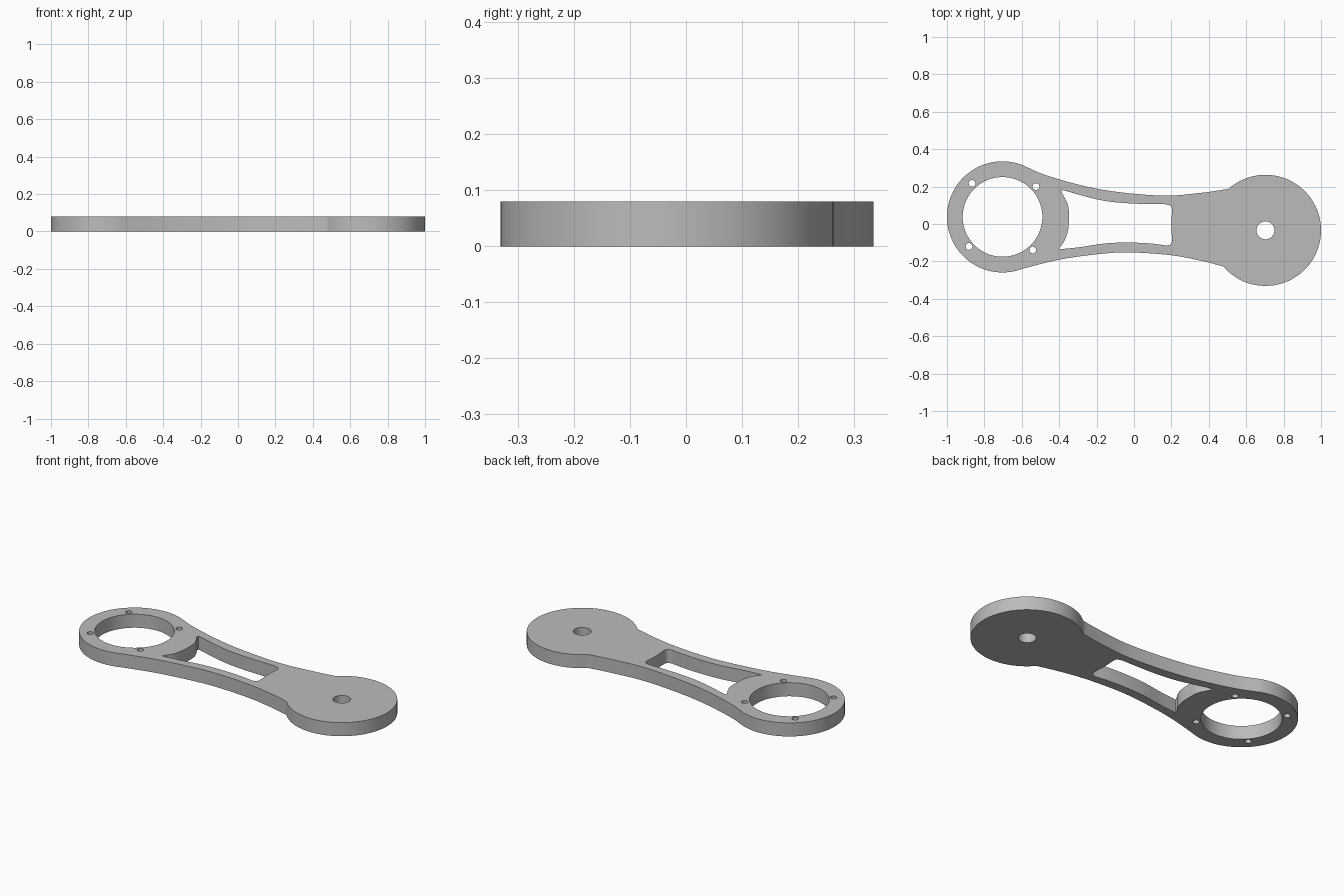
import bpy, bmesh
from math import sin, cos, pi, atan2, radians
from mathutils import Vector

cube = bpy.data.objects.get("Cube")
if cube:
    bpy.data.objects.remove(cube, do_unlink=True)

THICK = 0.08
RING, DISC = Vector((-0.703, 0.038)), Vector((0.703, -0.034))
RADIUS = 0.297


def arc(centre, r, start, end, n=64):
    """Points along an arc, both ends included."""
    return [centre + r * Vector((cos(a), sin(a)))
            for a in (start + (end - start) * i / n for i in range(n + 1))]


def circle(centre, r, n=48):
    return arc(Vector(centre), r, 0, 2 * pi, n)[:-1]


def smooth(points, n=8):
    """Catmull-Rom curve through the given points."""
    p = [Vector(q) for q in points]
    p = [2 * p[0] - p[1]] + p + [2 * p[-1] - p[-2]]
    out = []
    for a, b, c, d in zip(p, p[1:], p[2:], p[3:]):
        for i in range(n):
            t = i / n
            out.append(0.5 * (2 * b + (c - a) * t + (2 * a - 5 * b + 4 * c - d) * t ** 2
                              + (3 * b - a - 3 * c + d) * t ** 3))
    return out + [p[-2]]


def angle(centre, point):
    d = Vector(point) - centre
    return atan2(d.y, d.x)


# Outer outline: disc end, concave back edge, ring end, concave front edge
back = [(0.508, 0.188), (0.353, 0.166), (0.14, 0.152), (-0.18, 0.185), (-0.45, 0.254), (-0.6, 0.316)]
front = [(-0.6, -0.24), (-0.396, -0.19), (-0.18, -0.16), (-0.02, -0.152),
         (0.19, -0.166), (0.353, -0.195), (0.478, -0.227)]
outline = (arc(DISC, RADIUS, angle(DISC, front[-1]), angle(DISC, back[0]))
           + smooth(back)[1:-1]
           + arc(RING, RADIUS, angle(RING, back[-1]), angle(RING, front[0]) + 2 * pi)
           + smooth(front)[1:-1])

# Arm window: bowed towards the ring, rounded corners at the disc
window = (smooth([(-0.402, -0.132), (-0.372, -0.09), (-0.353, -0.035), (-0.348, 0.04),
                  (-0.354, 0.104), (-0.388, 0.172)])
          + smooth([(-0.385, 0.182), (-0.18, 0.128), (-0.02, 0.11), (0.165, 0.106)])
          + smooth([(0.19, 0.101), (0.203, 0.08), (0.199, 0), (0.203, -0.085), (0.193, -0.11),
                    (0.172, -0.115)])
          + smooth([(0.16, -0.113), (0.086, -0.104), (-0.03, -0.099), (-0.155, -0.104),
                    (-0.29, -0.124), (-0.398, -0.135)]))

# Bore, pivot hole and four screw holes
holes = [window, circle(RING, 0.213, 96), circle(DISC, 0.048)]
holes += [circle(c, 0.018, 24) for c in
          [(-0.866, 0.217), (-0.524, 0.2), (-0.882, -0.12), (-0.541, -0.139)]]

# Fill the profile and extrude it to a plate
bm = bmesh.new()
for loop in [outline] + holes:
    verts = [bm.verts.new((p.x, p.y, 0)) for p in loop]
    for a, b in zip(verts, verts[1:] + verts[:1]):
        bm.edges.new((a, b))
bmesh.ops.triangle_fill(bm, edges=bm.edges[:], use_beauty=True, normal=(0, 0, 1))
solid = bmesh.ops.extrude_face_region(bm, geom=bm.faces[:], use_keep_orig=True)
top = [v for v in solid["geom"] if isinstance(v, bmesh.types.BMVert)]
bmesh.ops.translate(bm, verts=top, vec=(0, 0, THICK))
bmesh.ops.recalc_face_normals(bm, faces=bm.faces[:])
mesh = bpy.data.meshes.new("link_arm")
bm.to_mesh(mesh)
bm.free()

arm = bpy.data.objects.new("link_arm", mesh)
bpy.context.collection.objects.link(arm)

grey = bpy.data.materials.new("plain_grey")
grey.use_nodes = True
colour = (0.5, 0.5, 0.5, 1)
grey.diffuse_color = colour
grey.node_tree.nodes["Principled BSDF"].inputs["Base Color"].default_value = colour
mesh.materials.append(grey)

bpy.ops.object.select_all(action="DESELECT")
arm.select_set(True)
bpy.context.view_layer.objects.active = arm
bpy.ops.object.shade_smooth_by_angle(angle=radians(30))
